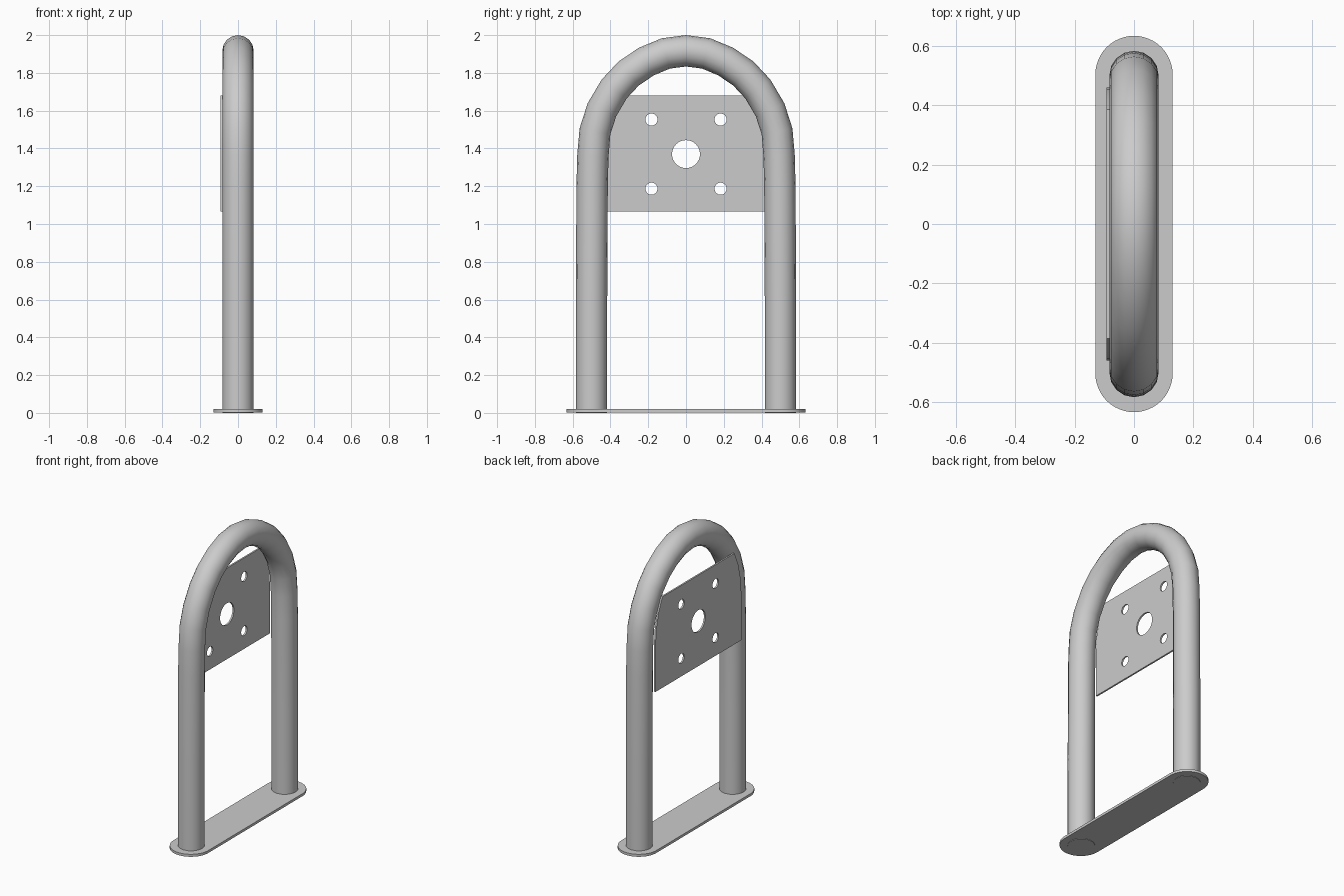
import bpy
from math import cos, sin, pi, radians

if "Cube" in bpy.data.objects:
    bpy.data.objects.remove(bpy.data.objects["Cube"])

TUBE_R = 0.083


def to_mesh(obj, smooth):
    bpy.ops.object.select_all(action='DESELECT')
    obj.select_set(True)
    bpy.context.view_layer.objects.active = obj
    bpy.ops.object.convert(target='MESH')
    if smooth:
        bpy.ops.object.shade_smooth_by_angle(angle=radians(35))


def add_spline(curve, pts, cyclic):
    s = curve.splines.new('POLY')
    s.points.add(len(pts) - 1)
    for p, co in zip(s.points, pts):
        p.co = (*co, 1)
    s.use_cyclic_u = cyclic


def curve_object(name, dims):
    curve = bpy.data.curves.new(name, 'CURVE')
    curve.dimensions = dims
    obj = bpy.data.objects.new(name, curve)
    bpy.context.collection.objects.link(obj)
    return obj


def flat_plate(name, loops, thickness, location, rotation=(0, 0, 0)):
    """Outline plus holes, filled and extruded."""
    obj = curve_object(name, '2D')
    obj.data.fill_mode = 'BOTH'
    obj.data.extrude = thickness / 2
    for loop in loops:
        add_spline(obj.data, [(a, b, 0) for a, b in loop], True)
    obj.location = location
    obj.rotation_euler = rotation
    to_mesh(obj, True)


def arc(cx, cy, r, start, end, n):
    return [(cx + r * cos(start + (end - start) * i / n),
             cy + r * sin(start + (end - start) * i / n)) for i in range(n + 1)]


def circle(cx, cy, r, n=32):
    return arc(cx, cy, r, 0, 2 * pi, n)[:-1]


# Bent tube hoop: half path mirrored about the centre
half = [(0.5, 0), (0.5, 0.6), (0.497, 1.2), (0.493, 1.36), (0.482, 1.49),
        (0.445, 1.605), (0.38, 1.715), (0.303, 1.797), (0.21, 1.86),
        (0.107, 1.903)]
path = half + [(0, 1.917)] + [(-y, z) for y, z in reversed(half)]
hoop = curve_object("tube_hoop", '3D')
hoop.data.bevel_depth = TUBE_R
hoop.data.bevel_resolution = 6
hoop.data.use_fill_caps = True
add_spline(hoop.data, [(0, y, z) for y, z in path], False)
to_mesh(hoop, True)

# Base plate with rounded ends
base = arc(0, 0.503, 0.13, 0, pi, 24) + arc(0, -0.503, 0.13, pi, 2 * pi, 24)
flat_plate("base_plate", [base], 0.017, (0, 0, 0.0115))

# Mounting panel with shoulders following the hoop, and five holes
side = [(0.46, 1.065), (0.46, 1.36), (0.452, 1.48), (0.425, 1.59), (0.385, 1.68)]
panel = side + [(-y, z) for y, z in reversed(side)]
holes = [circle(0, 1.37, 0.074)]
holes += [circle(y, z, 0.032) for y in (-0.183, 0.183) for z in (1.187, 1.553)]
flat_plate("mounting_panel", [panel] + holes, 0.011, (-0.0875, 0, 0),
           (pi / 2, 0, pi / 2))
